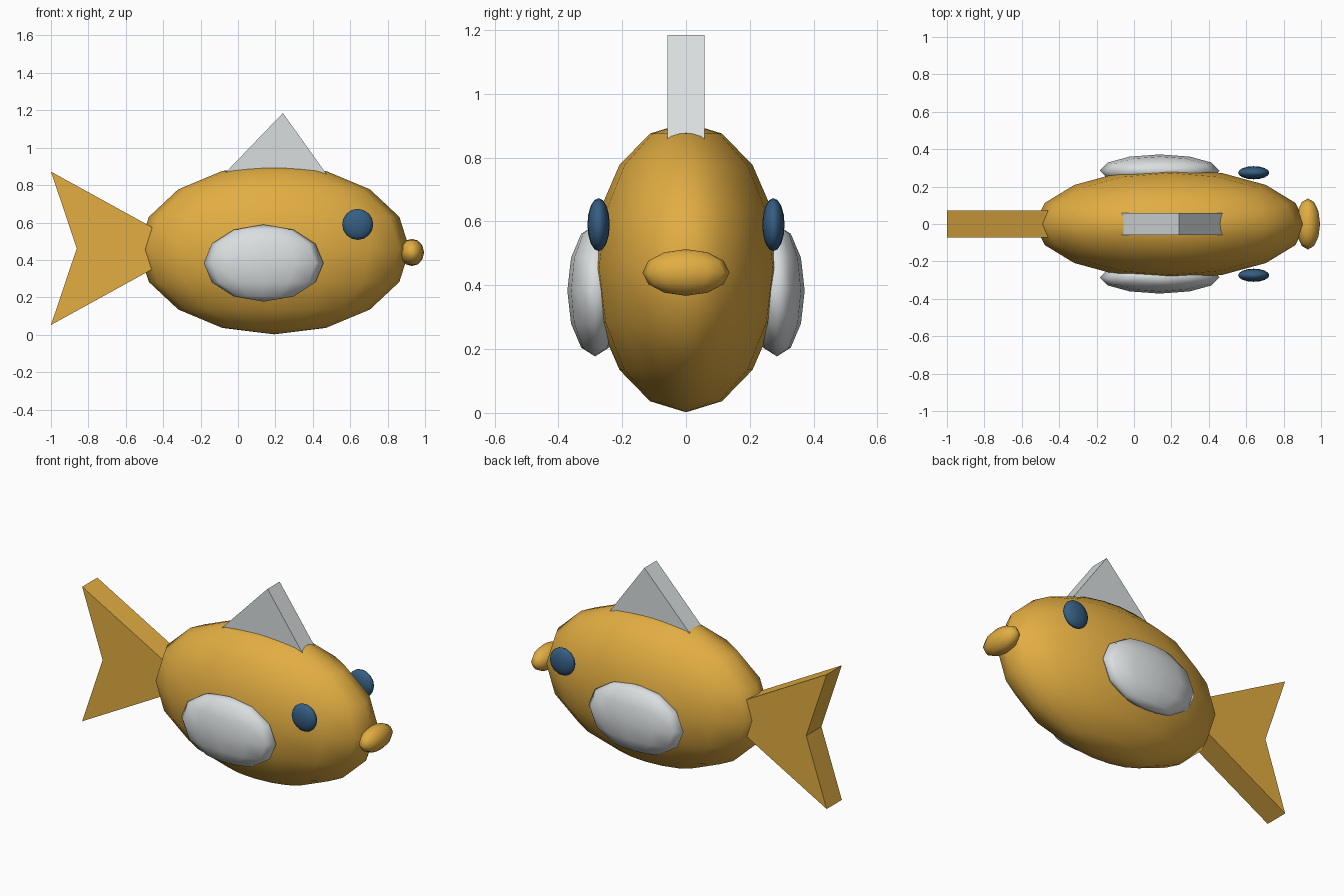
import bpy, bmesh
from mathutils import Matrix

if "Cube" in bpy.data.objects:
    bpy.data.objects.remove(bpy.data.objects["Cube"])


def material(name, rgb):
    m = bpy.data.materials.new(name)
    m.diffuse_color = (*rgb, 1)
    m.use_nodes = True
    m.node_tree.nodes["Principled BSDF"].inputs["Base Color"].default_value = m.diffuse_color
    return m


GOLD = material("golden_orange", (0.76, 0.42, 0.055))
WHITE = material("pale_grey", (0.70, 0.73, 0.74))
BLUE = material("dark_blue", (0.036, 0.112, 0.225))


def finish(bm, name, mat, smooth):
    bmesh.ops.recalc_face_normals(bm, faces=bm.faces)
    for f in bm.faces:
        f.smooth = smooth
    me = bpy.data.meshes.new(name)
    bm.to_mesh(me)
    bm.free()
    me.materials.append(mat)
    ob = bpy.data.objects.new(name, me)
    bpy.context.collection.objects.link(ob)
    return ob


def ellipsoid(name, centre, radii, segments, mat):
    bm = bmesh.new()
    bmesh.ops.create_uvsphere(
        bm, u_segments=segments, v_segments=segments // 2, radius=1,
        matrix=Matrix.Translation(centre) @ Matrix.Diagonal((*radii, 1)))
    return finish(bm, name, mat, True)


def slab(name, outline, half, mat):
    """Side profile (x, z) extruded across the width."""
    bm = bmesh.new()
    face = bm.faces.new([bm.verts.new((x, -half, z)) for x, z in outline])
    ext = bmesh.ops.extrude_face_region(bm, geom=[face])
    moved = [v for v in ext["geom"] if isinstance(v, bmesh.types.BMVert)]
    bmesh.ops.translate(bm, verts=moved, vec=(0, 2 * half, 0))
    return finish(bm, name, mat, False)


# Body and lips
ellipsoid("body", (0.193, 0, 0.456), (0.725, 0.295, 0.454), 16, GOLD)
ellipsoid("mouth", (0.93, 0, 0.44), (0.065, 0.136, 0.073), 12, GOLD)

# Paired side fins and eyes
for side, s in (("front", -1), ("back", 1)):
    ellipsoid(f"side_fin_{side}", (0.137, s * 0.285, 0.383),
              (0.32, 0.087, 0.206), 12, WHITE)
    ellipsoid(f"eye_{side}", (0.64, s * 0.274, 0.59),
              (0.083, 0.035, 0.083), 16, BLUE)

# Top fin, sunk into the back
slab("top_fin", [(-0.15, 0.78), (0.53, 0.78), (0.24, 1.185)], 0.058, WHITE)

# Forked tail, tapering into the body
slab("tail", [(-1, 0.872), (-0.862, 0.462), (-1, 0.052), (-0.255, 0.462)],
     0.073, GOLD)
